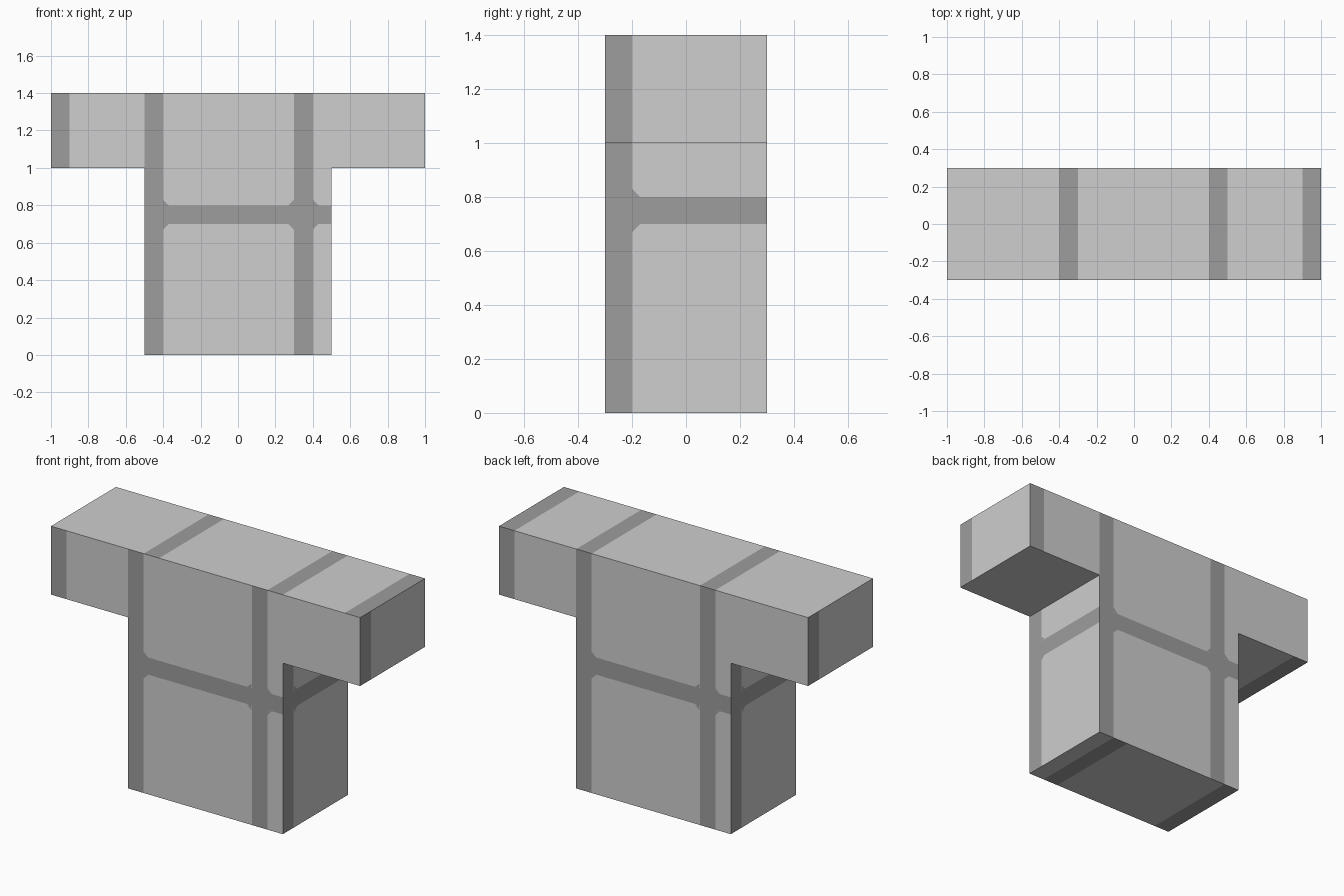
import bpy
import bmesh
from mathutils import Matrix, Vector

cube = bpy.data.objects.get("Cube")
if cube:
    bpy.data.objects.remove(cube, do_unlink=True)


def make_material(name, value):
    mat = bpy.data.materials.new(name)
    colour = (value, value, value, 1)
    mat.diffuse_color = colour
    mat.use_nodes = True
    for node in mat.node_tree.nodes:
        if node.type == 'BSDF_PRINCIPLED':
            node.inputs["Base Color"].default_value = colour
            node.inputs["Roughness"].default_value = 0.9
    return mat


light_grey = make_material("light grey stone", 0.62)
dark_grey = make_material("dark grey joint", 0.337)

X_JOINTS = [(-1, -0.9), (-0.5, -0.4), (0.3, 0.4)]
Z_JOINT = (0.7, 0.8)


def is_joint(face):
    """Joint bands wrap the block with half-turn symmetry."""
    n, c = face.normal, face.calc_center_median()
    if abs(n.z) < 0.5 and Z_JOINT[0] < c.z < Z_JOINT[1]:
        return True
    if abs(n.x) > 0.5:
        return c.y * n.x < -0.2
    u = c.x if n.y < -0.5 or n.z < -0.5 else -c.x
    return any(a < u < b for a, b in X_JOINTS)


def finish(bm, name):
    mesh = bpy.data.meshes.new(name)
    bm.to_mesh(mesh)
    bm.free()
    mesh.materials.append(light_grey)
    mesh.materials.append(dark_grey)
    obj = bpy.data.objects.new(name, mesh)
    bpy.context.collection.objects.link(obj)
    return obj


def block(name, size, z_mid):
    bm = bmesh.new()
    bmesh.ops.create_cube(bm, size=1, matrix=Matrix.Translation((0, 0, z_mid))
                          @ Matrix.Diagonal((*size, 1)))
    # Cut every face along the joint edges
    x_cuts = [s * x for pair in X_JOINTS for x in pair for s in (-1, 1)]
    cuts = [(0, x) for x in x_cuts] + [(1, -0.2), (1, 0.2)] + [(2, z) for z in Z_JOINT]
    for axis, pos in cuts:
        low = min(v.co[axis] for v in bm.verts)
        high = max(v.co[axis] for v in bm.verts)
        if not low + 0.01 < pos < high - 0.01:
            continue
        normal, point = Vector((0, 0, 0)), Vector((0, 0, 0))
        normal[axis], point[axis] = 1, pos
        bmesh.ops.bisect_plane(bm, geom=bm.verts[:] + bm.edges[:] + bm.faces[:],
                               plane_co=point, plane_no=normal)
    bm.normal_update()
    for face in bm.faces:
        face.material_index = int(is_joint(face))
    return finish(bm, name)


# Upright stem and the crossbar resting on it
block("stem", (1, 0.6, 1), 0.5)
block("crossbar", (2, 0.6, 0.4), 1.2)

# Small dark corner fillets where the joints cross
bm = bmesh.new()
R = 0.03
LIFT = 0.002


def fillet(origin, along):
    for z, dz in ((Z_JOINT[0], -R), (Z_JOINT[1], R)):
        p = Vector((origin[0], origin[1], z))
        points = [p, p + Vector(along), p + Vector((0, 0, dz))]
        for turn in (1, -1):
            verts = [bm.verts.new((turn * q.x, turn * q.y, q.z)) for q in points]
            face = bm.faces.new(verts)
            face.material_index = 1
            face.normal_update()
            if face.normal.dot(Vector((turn * origin[0] * (along[0] == 0),
                                       turn * origin[1] * (along[1] == 0), 0))) < 0:
                face.normal_flip()


for x, dx in ((-0.4, R), (0.3, -R), (0.4, R)):
    fillet((x, -0.3 - LIFT), (dx, 0, 0))
fillet((0.5 + LIFT, -0.2), (0, R, 0))
finish(bm, "joint_fillets")
